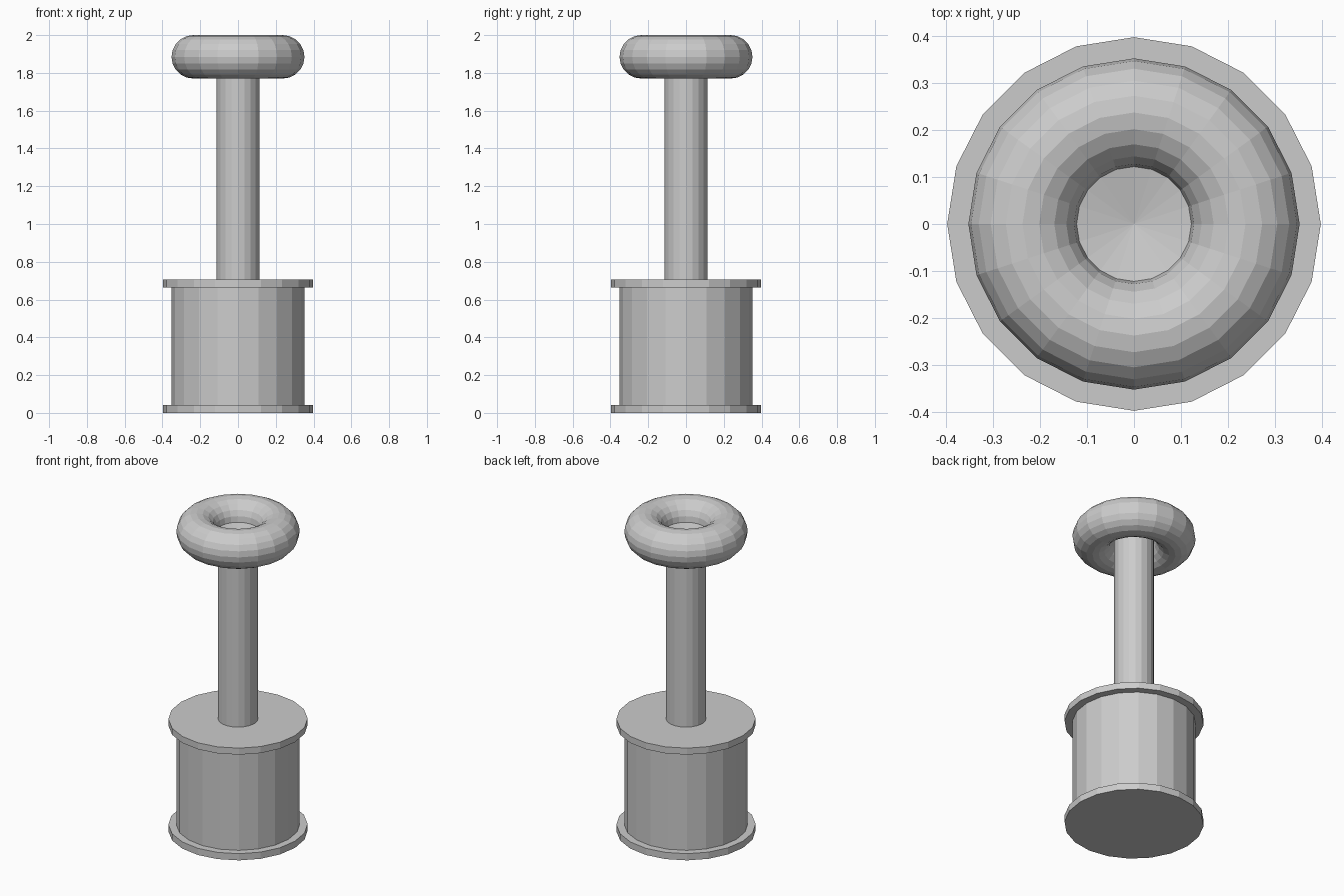
import bpy, bmesh
from math import sin, cos, pi, tau

if "Cube" in bpy.data.objects:
    bpy.data.objects.remove(bpy.data.objects["Cube"])

SIDES = 20


def lathe(name, profile):
    """Revolve (radius, z) points around z; radius 0 becomes a pole."""
    bm = bmesh.new()
    rings = []
    for r, z in profile:
        if r == 0:
            rings.append([bm.verts.new((0, 0, z))] * SIDES)
        else:
            rings.append([bm.verts.new((r * cos(tau * i / SIDES), r * sin(tau * i / SIDES), z))
                          for i in range(SIDES)])
    for a, b in zip(rings, rings[1:]):
        for i in range(SIDES):
            j = (i + 1) % SIDES
            quad = list(dict.fromkeys((a[i], a[j], b[j], b[i])))
            bm.faces.new(quad)
    mesh = bpy.data.meshes.new(name)
    bm.to_mesh(mesh)
    bm.free()
    obj = bpy.data.objects.new(name, mesh)
    bpy.context.collection.objects.link(obj)
    return obj


# Drum with a flange at each end
lathe("flanged_base", [(0, 0), (0.397, 0), (0.397, 0.042), (0.352, 0.042),
                       (0.352, 0.665), (0.397, 0.665), (0.397, 0.706), (0, 0.706)])

# Slim post running up into the knob
lathe("post", [(0.114, 0.706), (0.114, 1.875)])

# Ring-shaped knob: full tube section, closed by a shallow dish in the hole
MAJOR, MINOR, ZC = 0.237, 0.115, 1.885
tube = [(MAJOR + MINOR * cos(pi + tau * k / 20), ZC + MINOR * sin(pi + tau * k / 20))
        for k in range(21)]
lathe("ring_knob", tube + [(0, 1.86)])

# Weld the tube seam
knob = bpy.data.objects["ring_knob"].data
bm = bmesh.new()
bm.from_mesh(knob)
bmesh.ops.remove_doubles(bm, verts=bm.verts, dist=0.0005)
bm.to_mesh(knob)
bm.free()
